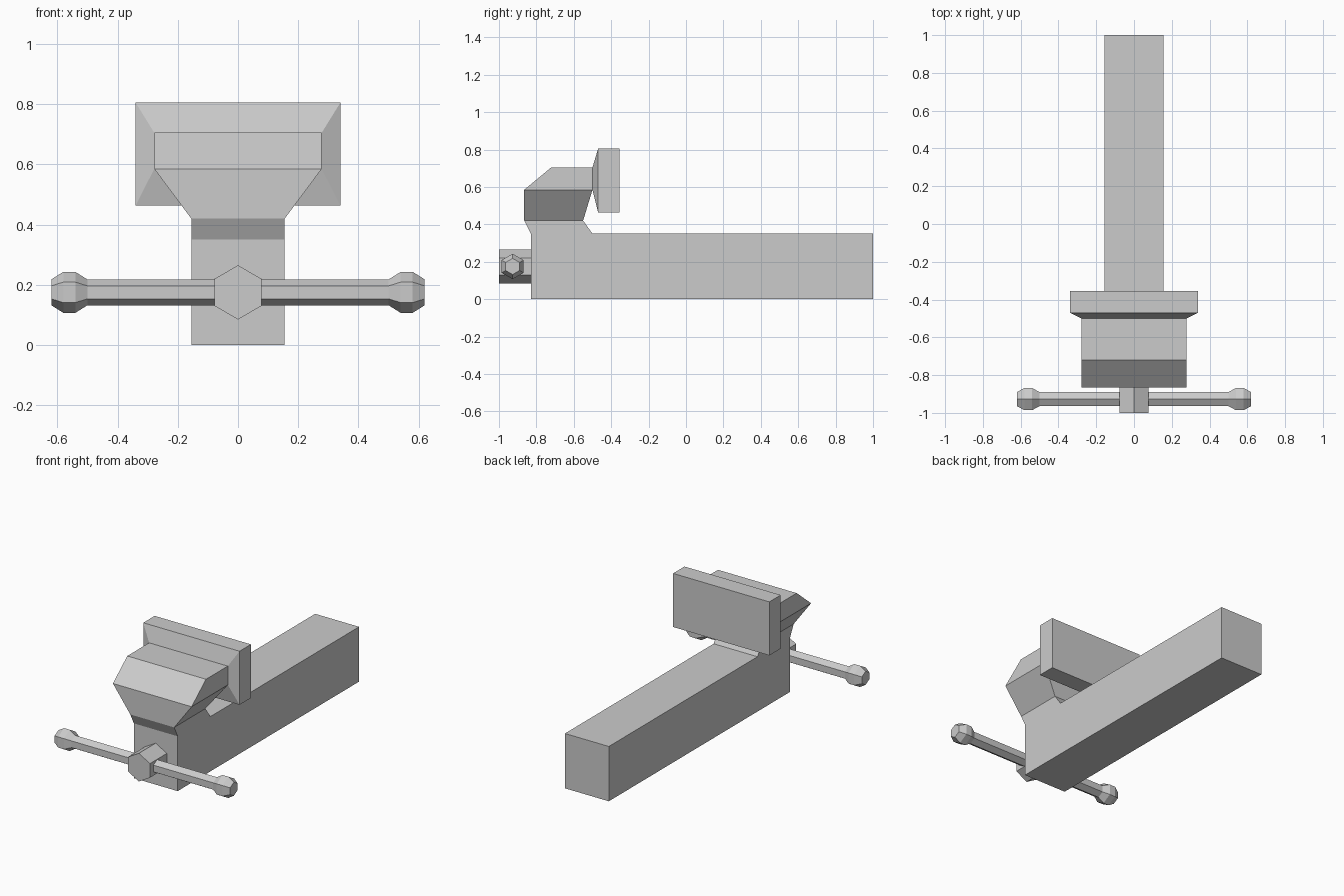
import bpy, bmesh
from math import sin, cos, pi

cube = bpy.data.objects.get("Cube")
if cube:
    bpy.data.objects.remove(cube, do_unlink=True)

steel = bpy.data.materials.new("grey steel")
steel.use_nodes = True
colour = (0.6, 0.6, 0.6, 1)
steel.diffuse_color = colour
steel.node_tree.nodes["Principled BSDF"].inputs["Base Color"].default_value = colour


def loft(name, rings):
    """Skin a closed solid through a list of equal-length point rings."""
    bm = bmesh.new()
    loops = [[bm.verts.new(p) for p in ring] for ring in rings]
    for a, b in zip(loops, loops[1:]):
        n = len(a)
        for i in range(n):
            j = (i + 1) % n
            bm.faces.new((a[i], a[j], b[j], b[i]))
    bm.faces.new(loops[0])
    bm.faces.new(loops[-1])
    bmesh.ops.recalc_face_normals(bm, faces=bm.faces)
    mesh = bpy.data.meshes.new(name)
    bm.to_mesh(mesh)
    bm.free()
    mesh.materials.append(steel)
    obj = bpy.data.objects.new(name, mesh)
    bpy.context.collection.objects.link(obj)
    return obj


def level(z, half, front, back):
    """Horizontal rectangle."""
    return [(-half, front, z), (half, front, z), (half, back, z), (-half, back, z)]


def upright(y, half, low, high):
    """Rectangle facing the front."""
    return [(-half, y, low), (half, y, low), (half, y, high), (-half, y, high)]


SCREW_Y, SCREW_Z = -0.927, 0.175


def hexagon(radius):
    """Six sides with a corner pointing up."""
    return [(radius * sin(i * pi / 3), radius * cos(i * pi / 3)) for i in range(6)]


def hex_x(x, radius):
    return [(x, SCREW_Y + u, SCREW_Z + v) for u, v in hexagon(radius)]


def hex_y(y, radius):
    return [(u, y, SCREW_Z + v) for u, v in hexagon(radius)]


# Long sliding bar
W, JAW = 0.155, 0.278
loft("slide_bar", [level(0, W, -0.83, 1), level(0.35, W, -0.83, 1)])

# Neck flaring into the jaw head
loft("jaw_head", [
    level(0.35, W, -0.83, -0.5),
    level(0.42, W, -0.865, -0.55),
    level(0.585, JAW, -0.865, -0.5),
    level(0.705, JAW, -0.72, -0.5),
])

# Gripping plate with bevelled front
loft("jaw_plate", [
    upright(-0.5, JAW, 0.585, 0.705),
    upright(-0.47, 0.34, 0.463, 0.805),
    upright(-0.355, 0.34, 0.463, 0.805),
])

# Screw head and the turning handle through it
loft("screw_head", [hex_y(-1, 0.09), hex_y(-0.83, 0.09)])
ROD, KNOB = 0.043, 0.068
half_handle = [(0.5, ROD), (0.54, KNOB), (0.58, KNOB), (0.62, ROD)]
profile = [(-x, r) for x, r in reversed(half_handle)] + half_handle
loft("handle", [hex_x(x, r) for x, r in profile])
